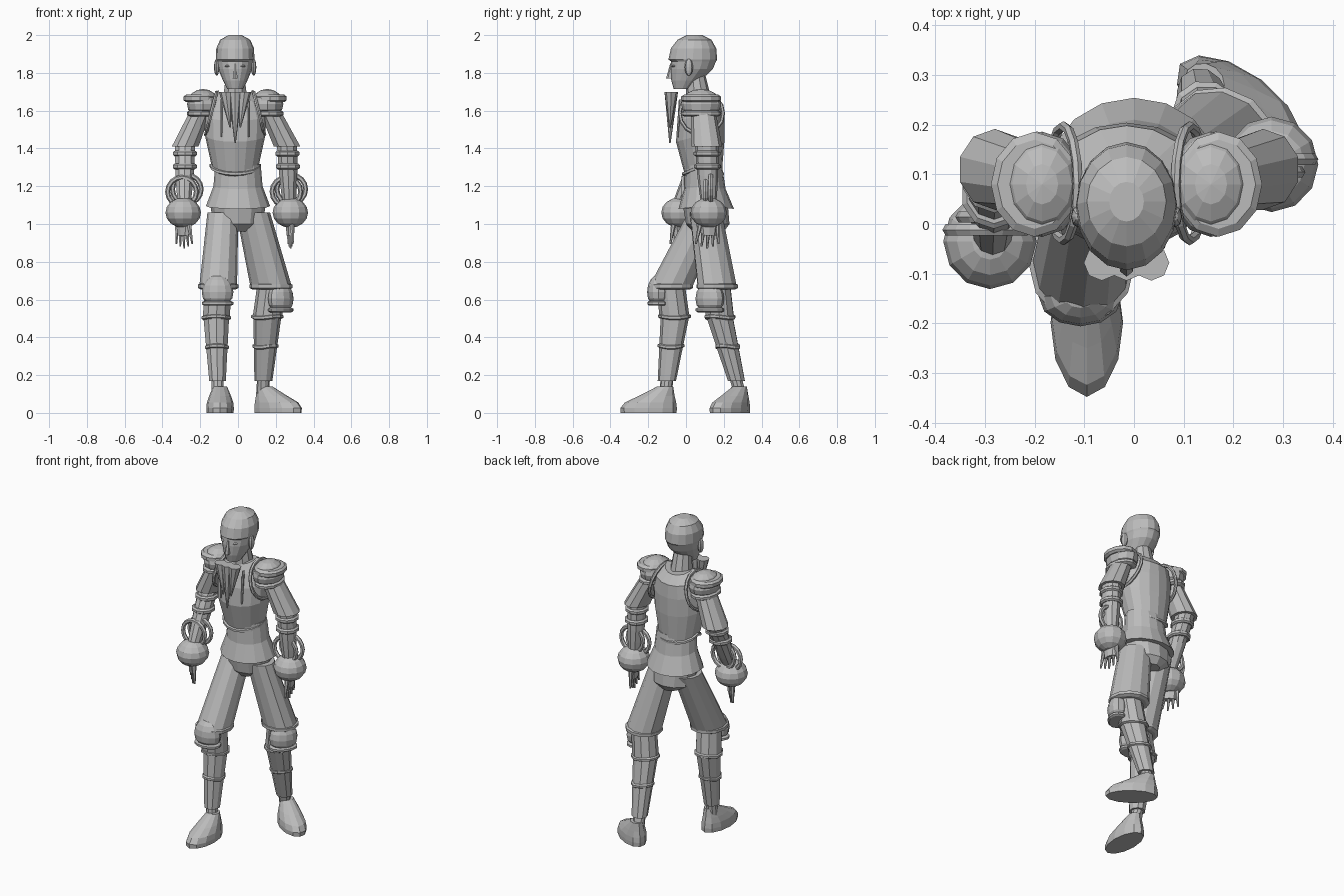
import bpy
import bmesh
from math import sin, cos, pi, radians
from mathutils import Vector, Matrix

default_cube = bpy.data.objects.get("Cube")
if default_cube:
    bpy.data.objects.remove(default_cube)

# One plain clay colour for the whole figure
clay = bpy.data.materials.new("plain_grey")
clay.use_nodes = True
grey = (.5, .5, .5, 1)
clay.diffuse_color = grey
clay.node_tree.nodes["Principled BSDF"].inputs["Base Color"].default_value = grey

MIDDLE = Vector((-.015, 0, 0))
SIDES = {"right": -1, "left": 1}


def finish(name, bm, location, yaw=0):
    bmesh.ops.recalc_face_normals(bm, faces=bm.faces)
    mesh = bpy.data.meshes.new(name)
    bm.to_mesh(mesh)
    bm.free()
    mesh.materials.append(clay)
    obj = bpy.data.objects.new(name, mesh)
    obj.location = location
    obj.rotation_euler.z = radians(yaw)
    bpy.context.collection.objects.link(obj)


def loft(name, sections, sides=12, dip=0, location=MIDDLE, yaw=0):
    """Skin stacked ellipses (y, z, width, depth); dip lowers front and back."""
    bm = bmesh.new()
    rings = []
    for y, z, width, depth in sections:
        ring = []
        for i in range(sides):
            angle = 2 * pi * i / sides - pi / 2
            across, along = cos(angle), sin(angle)
            corner = (width * across, y + depth * along, z - dip * abs(along))
            ring.append(bm.verts.new(corner))
        rings.append(ring)
    for low, high in zip(rings, rings[1:]):
        for i in range(sides):
            after = (i + 1) % sides
            bm.faces.new((low[i], low[after], high[after], high[i]))
    bm.faces.new(rings[0])
    bm.faces.new(rings[-1])
    finish(name, bm, location, yaw)


def limb(name, start, end, thick, thin, bulge=0, ratio=1, yaw=0, sides=10, steps=4):
    """Tapered, slightly swollen limb with level cross-sections."""
    bm = bmesh.new()
    turn = Matrix.Rotation(radians(yaw), 3, "Z")
    previous = None
    for step in range(steps + 1):
        t = step / steps
        center = start.lerp(end, t)
        radius = thick + (thin - thick) * t + bulge * sin(pi * t)
        ring = []
        for i in range(sides):
            angle = 2 * pi * i / sides - pi / 2
            offset = Vector((cos(angle), ratio * sin(angle), 0)) * radius
            ring.append(bm.verts.new(center + turn @ offset))
        if previous:
            for i in range(sides):
                after = (i + 1) % sides
                bm.faces.new((previous[i], previous[after], ring[after], ring[i]))
        if step in (0, steps):
            bm.faces.new(ring)
        previous = ring
    finish(name, bm, (0, 0, 0))


def band(name, center, radius, ratio=1, yaw=0, height=.025, dip=0, sides=10):
    """Raised rim wrapped round a limb or hem, bevelled above and below."""
    inner = radius * .85
    half = height / 2
    levels = ((-half, inner), (-half / 2, radius), (half / 2, radius), (half, inner))
    rim = [(0, z, r, r * ratio) for z, r in levels]
    loft(name, rim, sides, dip, center, yaw)


def ball(name, center, size, yaw=0, shape=None, u=12, v=8):
    """Scaled sphere; shape may adjust each unit-sphere point first."""
    bm = bmesh.new()
    bmesh.ops.create_uvsphere(bm, u_segments=u, v_segments=v, radius=1)
    if shape:
        for vert in bm.verts:
            shape(vert.co)
    bmesh.ops.scale(bm, vec=size, verts=bm.verts)
    finish(name, bm, center, yaw)


def hoop(name, center, major, minor, rotation):
    bpy.ops.mesh.primitive_torus_add(
        major_segments=16, minor_segments=6, major_radius=major,
        minor_radius=minor, location=center, rotation=rotation)
    hoop_object = bpy.context.object
    hoop_object.name = name
    hoop_object.data.materials.append(clay)


# Head with a brow ledge, a narrow jaw and a neck
loft("head", [
    (-.02, 1.715, .042, .045), (0, 1.76, .065, .078), (.03, 1.82, .09, .112),
    (.04, 1.86, .098, .118), (.036, 1.87, .102, .129), (.04, 1.93, .1, .12),
    (.045, 1.975, .08, .09), (.045, 2, .035, .04)], sides=16)
limb("neck", MIDDLE + Vector((0, .05, 1.8)), MIDDLE + Vector((0, .07, 1.64)), .05, .07)
limb("nose", MIDDLE + Vector((0, -.075, 1.85)), MIDDLE + Vector((0, -.085, 1.77)),
     .006, .015, ratio=1.4, sides=6)
for label, side in SIDES.items():
    ball(label + "_ear", MIDDLE + Vector((side * .098, .015, 1.83)), (.014, .022, .045), u=8)
    ball(label + "_eye", MIDDLE + Vector((side * .038, -.064, 1.836)), (.018, .012, .006), u=8)

# Three hanging beard spikes, the middle one longest
for label, side in {"middle": 0, **SIDES}.items():
    top = MIDDLE + Vector((side * .05, -.078, 1.7))
    tip = MIDDLE + Vector((side * .026, -.085, 1.51 if side else 1.43))
    limb(label + "_beard_spike", top, tip, .036, .004, sides=8)

# Chest armour, its hem, the tunic below and the pelvis
loft("chest_armour", [
    (.09, 1.31, .125, .1), (.075, 1.47, .16, .128), (.08, 1.58, .165, .124),
    (.09, 1.66, .14, .108), (.08, 1.71, .09, .075)], sides=16, dip=.035)
band("chest_hem", MIDDLE + Vector((0, .09, 1.31)), .136, ratio=.82, dip=.045, sides=16)
loft("tunic", [
    (.107, 1.095, .17, .147), (.1, 1.2, .13, .11), (.093, 1.32, .12, .098)],
    sides=16, dip=.015, location=(0, 0, 0))
loft("pelvis", [
    (.12, .96, .06, .08), (.115, 1, .13, .115), (.1, 1.12, .15, .12)], location=(0, 0, 0))


def flatten_underside(point):
    point.z = max(point.z, -.6)


# Armhole trims, lapel cords and domed shoulder plates with flared lips
for label, side in SIDES.items():
    hoop(label + "_armhole_trim", MIDDLE + Vector((side * .127, .082, 1.585)),
         .115, .01, (0, pi / 2 - side / 4, 0))
    lapel = MIDDLE + Vector((side * .073, -.03, 1.66))
    limb(label + "_lapel_cord", lapel, lapel + Vector((0, -.016, -.2)), .008, .005, sides=6)
    shoulder = MIDDLE + Vector((side * .17, .08, 1.635))
    ball(label + "_shoulder_plate", shoulder, (.085, .106, .08), shape=flatten_underside)
    band(label + "_shoulder_rim", shoulder + Vector((side * .01, 0, -.05)),
         .076, ratio=1.4, height=.03, sides=12)
    band(label + "_shoulder_lip", shoulder + Vector((side * .015, 0, .03)),
         .088, ratio=1.2, height=.04, sides=12)

# Arms: sleeve to the elbow, banded forearm, bangles, puffed cuff and fingers
ARMS = {
    "right": (Vector((-.28, .11, 1.41)), Vector((-.285, -.035, 1.1)), Vector((.7, -.7, 0))),
    "left": (Vector((.26, .11, 1.41)), Vector((.272, .12, 1.1)), Vector((.2, -1, 0))),
}
for label, (elbow, wrist, spread) in ARMS.items():
    side = SIDES[label]
    shoulder = MIDDLE + Vector((side * .155, .085, 1.66))
    limb(label + "_sleeve", shoulder, elbow, .055, .074, ratio=1.1)
    limb(label + "_forearm", elbow, wrist, .056, .036, bulge=.004, ratio=1.1)
    for t in (.12, .34):
        band(label + "_forearm_band", elbow.lerp(wrist, t), .067, ratio=1.05, height=.03)
    for i in (-1, 1):
        hang = elbow.lerp(wrist, .75) + Vector((i, i, i / 2)) * .013
        hoop(label + "_bangle", hang, .076, .013, (pi / 2, 0, 0))
    cuff = wrist + Vector((side * .005, 0, -.04))
    ball(label + "_puffed_cuff", cuff, (.094, .096, .08))
    palm_top = cuff + Vector((0, 0, -.06))
    limb(label + "_palm", palm_top, palm_top + Vector((0, 0, -.06)), .025, .02,
         ratio=2, yaw=45 if side < 0 else 10, sides=8)
    for i in range(-2, 3):
        knuckle = palm_top + spread * i * .022
        drop = Vector((0, 0, -.13 + abs(i) * .012))
        limb(label + "_finger", knuckle, knuckle + drop + spread * (i + 1) * .008,
             .014, .005, sides=6)

# Legs: trouser leg, banded greave, knee guard and shoe; the rear leg turns out
LEGS = {
    "right": (0, .64, Vector((-.105, -.08, .67)), Vector((-.115, -.06, .5)),
              Vector((-.107, -.11, .1))),
    "left": (53, .605, Vector((.175, .165, .67)), Vector((.155, .18, .5)),
             Vector((.13, .285, .1))),
}
for label, (yaw, knee_height, knee, calf, ankle) in LEGS.items():
    hip = Vector((SIDES[label] * .08, .105, 1.06))
    limb(label + "_trouser_leg", hip, knee, .082, .1, ratio=1.15, yaw=yaw, sides=12)
    band(label + "_trouser_cuff", knee, .107, ratio=1.1, yaw=yaw, height=.035, sides=12)
    limb(label + "_upper_greave", knee, calf, .072, .076, ratio=1.05, yaw=yaw)
    greave_end = calf.lerp(ankle, .83)
    limb(label + "_lower_greave", calf, greave_end, .071, .046, ratio=1.05, yaw=yaw)
    limb(label + "_ankle", greave_end, ankle, .034, .034, yaw=yaw, steps=1)
    for t, radius in ((0, .083), (.39, .067)):
        band(label + "_greave_band", calf.lerp(ankle, t), radius, ratio=1.05, yaw=yaw, dip=-.012)

    # Knee guard sits in front of the shin, along the leg's own heading
    heading = Matrix.Rotation(radians(yaw), 3, "Z") @ Vector((0, -1, 0))
    guard = knee.lerp(calf, .3) + heading * .072
    guard.z = knee_height
    ball(label + "_knee_guard", guard, (.084, .06, .09), yaw, flatten_underside)
    band(label + "_knee_rim", guard + Vector((0, 0, -.06)), .083, ratio=.7, yaw=yaw, sides=12)

    # Shoe: long flat sole rising towards the ankle
    loft(label + "_shoe", [
        (-.088, 0, .072, .148), (-.088, .025, .073, .15), (-.078, .055, .07, .136),
        (-.045, .09, .058, .095), (0, .14, .037, .042)],
        location=(ankle.x + .012, ankle.y, 0), yaw=yaw)
